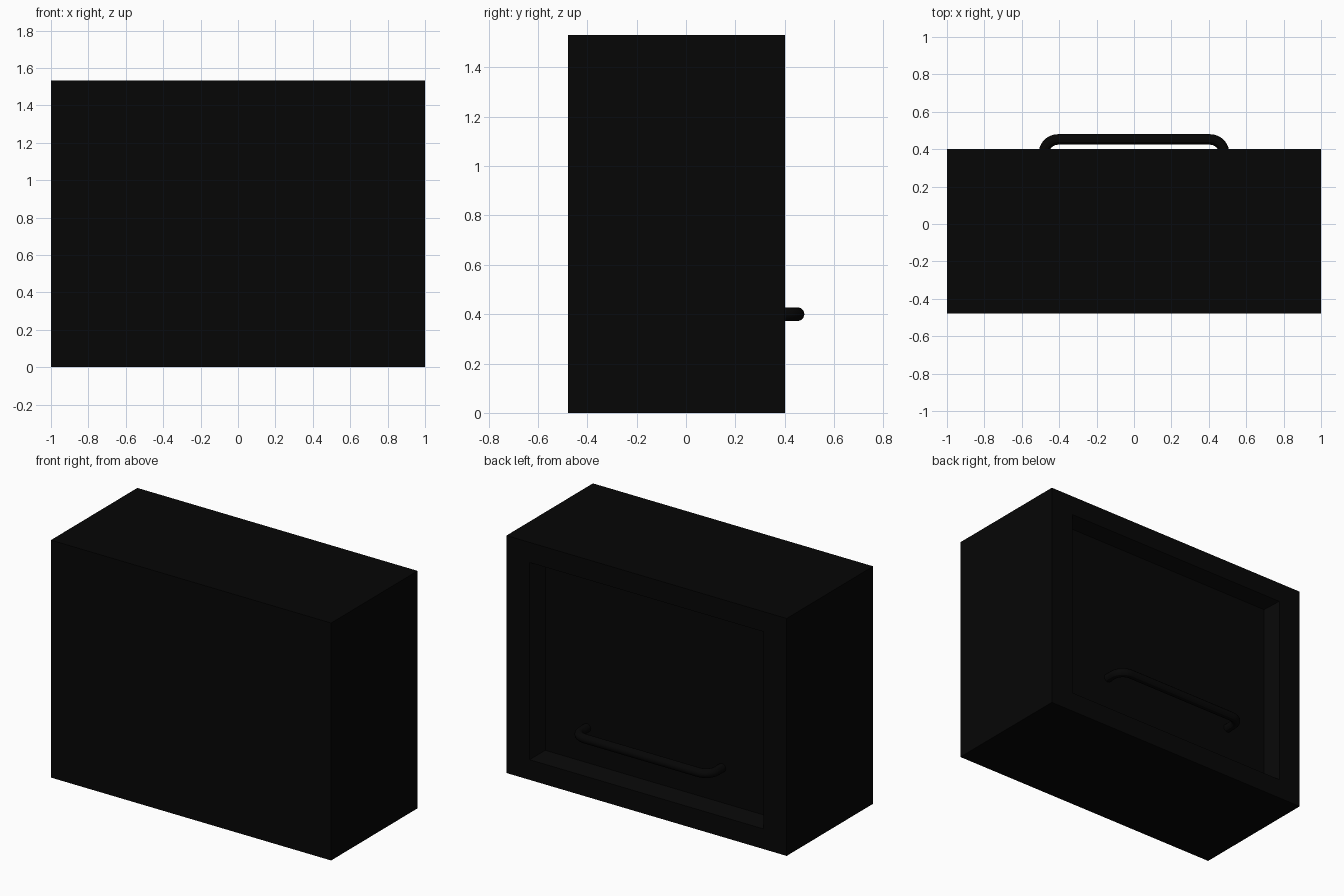
import bpy
import bmesh
from math import sin, cos, pi
from mathutils import Vector

cube = bpy.data.objects.get("Cube")
if cube:
    bpy.data.objects.remove(cube, do_unlink=True)

# Shared finish
black = bpy.data.materials.new("matte_black")
black.use_nodes = True
colour = (0.0018, 0.0018, 0.0018, 1)
black.diffuse_color = colour
black.node_tree.nodes["Principled BSDF"].inputs["Base Color"].default_value = colour

WIDTH, HEIGHT = 2.0, 1.532
FRONT, BACK = -0.479, 0.402
RIM_X, RIM_Z = 0.165, 0.13
RECESS, TAPER_X, TAPER_Z = 0.08, 0.056, 0.045

# Cabinet: a box whose back has a shallow recess with sloping sides
bm = bmesh.new()
bmesh.ops.create_cube(bm, size=1)
bmesh.ops.scale(bm, vec=(WIDTH, BACK - FRONT, HEIGHT), verts=bm.verts)
bmesh.ops.translate(bm, vec=(0, (FRONT + BACK) / 2, HEIGHT / 2), verts=bm.verts)
back = max(bm.faces, key=lambda f: f.calc_center_median().y)


def place_panel(face, margin_x, margin_z, y):
    for v in face.verts:
        v.co.x = (WIDTH / 2 - margin_x) * (1 if v.co.x > 0 else -1)
        v.co.z = HEIGHT - margin_z if v.co.z > HEIGHT / 2 else margin_z
        v.co.y = y


bmesh.ops.inset_individual(bm, faces=[back], thickness=0.1)
place_panel(back, RIM_X, RIM_Z, BACK)
panel = bmesh.ops.extrude_discrete_faces(bm, faces=[back])["faces"][0]
place_panel(panel, RIM_X + TAPER_X, RIM_Z + TAPER_Z, BACK - RECESS)
bmesh.ops.recalc_face_normals(bm, faces=bm.faces)
mesh = bpy.data.meshes.new("cabinet")
bm.to_mesh(mesh)
bm.free()
mesh.materials.append(black)
bpy.context.collection.objects.link(bpy.data.objects.new("cabinet", mesh))

# Carrying handle: a round bar with rounded corners, fixed to the recess
LEG_X, BAR_Y, HANDLE_Z, BAR_R, BEND = 0.482, 0.452, 0.40, 0.028, 0.075
STEPS = 8
half = [Vector((LEG_X, BACK - RECESS - 0.01, HANDLE_Z))]
for i in range(STEPS + 1):
    a = pi / 2 * i / STEPS
    half.append(Vector((LEG_X - BEND + BEND * cos(a),
                        BAR_Y - BEND + BEND * sin(a), HANDLE_Z)))
path = half + [Vector((-p.x, p.y, p.z)) for p in reversed(half)]

curve = bpy.data.curves.new("carry_handle", "CURVE")
curve.dimensions = "3D"
curve.bevel_depth = BAR_R
curve.bevel_resolution = 4
curve.use_fill_caps = True
spline = curve.splines.new("POLY")
spline.points.add(len(path) - 1)
for point, co in zip(spline.points, path):
    point.co = (*co, 1)
curve.materials.append(black)
handle = bpy.data.objects.new("carry_handle", curve)
bpy.context.collection.objects.link(handle)
bpy.ops.object.select_all(action="DESELECT")
handle.select_set(True)
bpy.context.view_layer.objects.active = handle
bpy.ops.object.convert(target="MESH")
bpy.ops.object.shade_smooth_by_angle()
